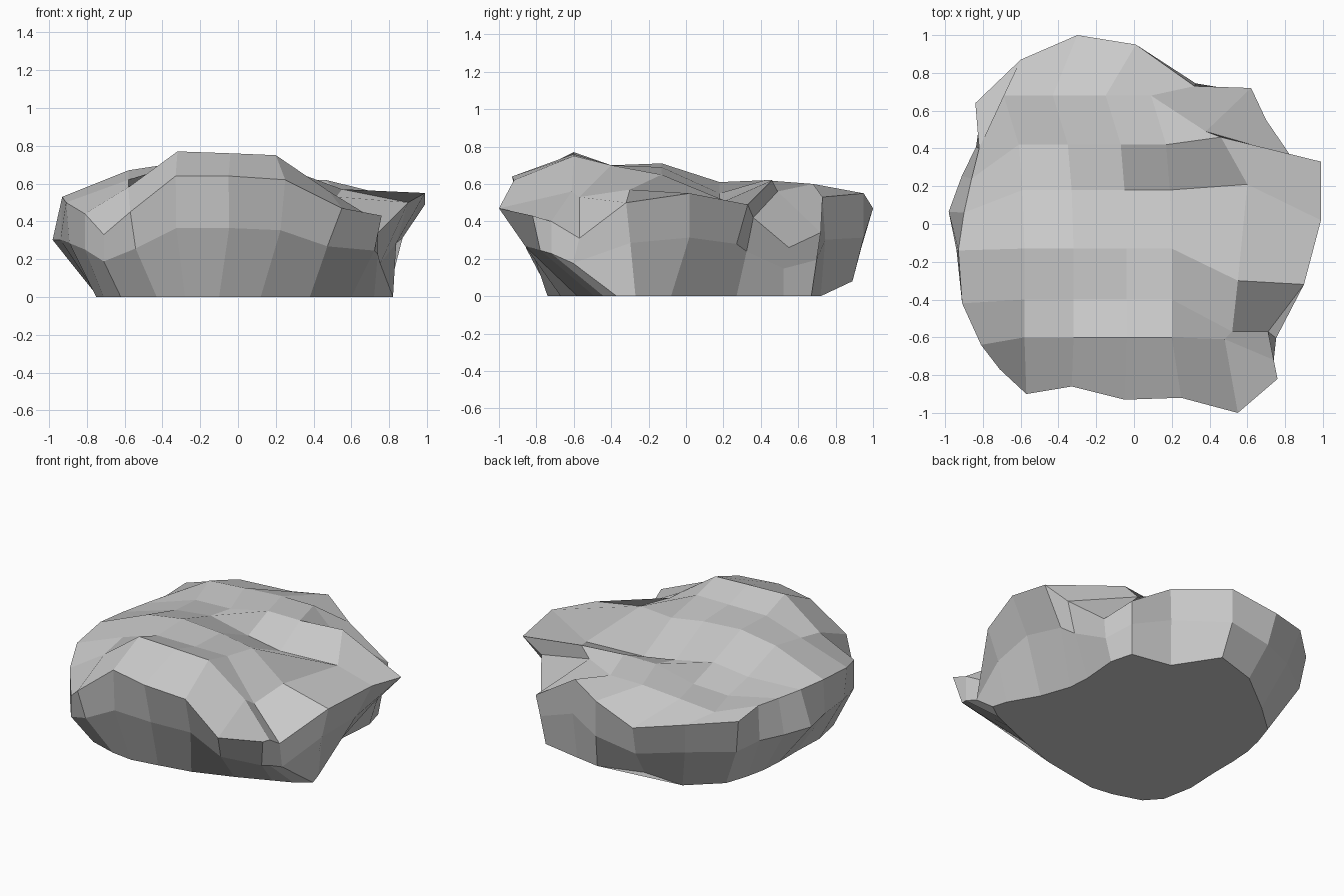
import bpy, bmesh

# Rim loop, anticlockwise from the front left corner: x, y, z, mid scale
FRONT = [(-.71, -.77, .33, 1.0), (-.57, -.90, .45, .95), (-.33, -.86, .64, .99),
         (-.05, -.93, .64, .93), (.25, -.92, .62, .90), (.55, -1.0, .47, .86),
         (.76, -.82, .43, .95)]
RIGHT = [(.74, -.72, .40, 1.0), (.71, -.57, .31, 1.06), (.90, -.32, .50, .93),
         (.99, .02, .55, .88), (.99, .33, .49, .82), (.83, .36, .42, .90)]
BACK = [(.70, .55, .26, .95), (.62, .72, .34, .97), (.32, .73, .53, 1.02),
        (.01, .95, .55, 1.0), (-.30, 1.0, .47, .94), (-.60, .87, .52, .92),
        (-.84, .64, .52, .96)]
LEFT = [(-.82, .40, .53, 1.02), (-.86, .24, .53, 1.06), (-.90, .06, .53, 1.09),
        (-.93, -.14, .53, 1.01), (-.91, -.42, .50, .98), (-.81, -.64, .44, 1.0)]

# Outline of the underside, point for point below the rim
FOOT = [(-.62, -.66), (-.43, -.72), (-.28, -.74), (-.10, -.71), (.12, -.67), (.38, -.58), (.60, -.49),
        (.72, -.44), (.82, -.37), (.79, -.27), (.68, -.08), (.61, .12), (.60, .27),
        (.62, .52), (.58, .67), (.31, .72), (.04, .89), (-.25, .80), (-.45, .68),
        (-.65, .50), (-.70, .35), (-.73, .21), (-.74, .06), (-.74, -.12), (-.75, -.35), (-.71, -.56)]

# Top surface: columns across, rows from front to back, and the heights
COLS = [-.58, -.32, -.04, .20]
ROWS = [-.60, -.40, -.13, .18, .42, .68]
SKEW = [0, 0, 0, -.01, -.03, -.11]
HEIGHT = [(.58, .77, .76, .75), (.62, .70, .70, .70), (.67, .71, .69, .65),
          (.58, .61, .55, .51), (.55, .56, .62, .62), (.56, .58, .60, .60)]
# Last column, broken up by the notches on the right
BROKEN = [(.48, -.61, .56), (.52, -.57, .53), (.55, -.30, .57),
          (.60, .21, .51), (.46, .46, .62), (.38, .49, .56)]


def build_rock():
    bm = bmesh.new()
    loop = FRONT + RIGHT + BACK + LEFT
    rim = [bm.verts.new(p[:3]) for p in loop]
    mid = [bm.verts.new((x * m, y * m, z * .57)) for x, y, z, m in loop]
    foot = [bm.verts.new((x, y, .08 if y > .75 else 0)) for x, y in FOOT]
    n = len(loop)

    # Side walls and underside
    for upper, lower in ((rim, mid), (mid, foot)):
        for i in range(n):
            j = (i + 1) % n
            bm.faces.new((lower[i], lower[j], upper[j], upper[i]))
    bm.faces.new(foot[::-1])

    # Uneven top joined to the rim
    grid = [rim[:7]]
    for r, y in enumerate(ROWS):
        inner = [bm.verts.new((x + SKEW[r], y, z)) for x, z in zip(COLS, HEIGHT[r])]
        grid.append([rim[n - 1 - r]] + inner + [bm.verts.new(BROKEN[r]), rim[7 + r]])
    grid.append(rim[13:20][::-1])
    for a, b in zip(grid, grid[1:]):
        for c in range(6):
            bm.faces.new((a[c], a[c + 1], b[c + 1], b[c]))

    bmesh.ops.recalc_face_normals(bm, faces=bm.faces)
    mesh = bpy.data.meshes.new("rock")
    bm.to_mesh(mesh)
    bm.free()
    obj = bpy.data.objects.new("rock", mesh)
    bpy.context.collection.objects.link(obj)


build_rock()
